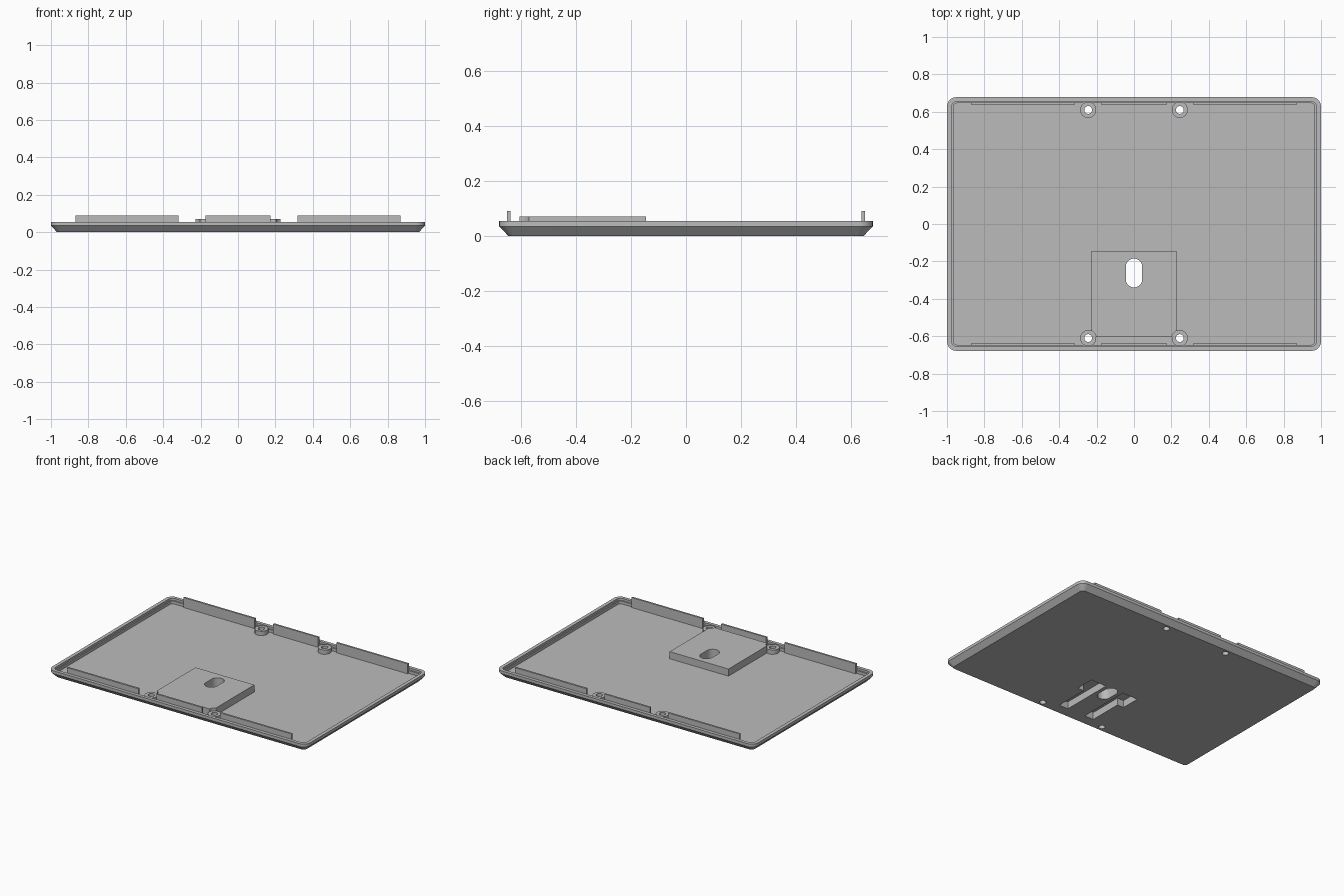
import bpy, bmesh
from math import cos, sin, pi

old = bpy.data.objects.get("Cube")
if old:
    bpy.data.objects.remove(old, do_unlink=True)

grey = bpy.data.materials.new("grey plastic")
grey.use_nodes = True
grey.diffuse_color = (0.5, 0.5, 0.5, 1)
grey.node_tree.nodes["Principled BSDF"].inputs["Base Color"].default_value = (0.5, 0.5, 0.5, 1)

FLOOR, BOSS_TOP, PAD_TOP, POCKET = 0.02, 0.05, 0.07, 0.05
BOSSES = [(sx * 0.245, sy * 0.61) for sx in (-1, 1) for sy in (-1, 1)]


def rounded(hx, hy, r, cx=0, cy=0, steps=8):
    """Outline of a rounded rectangle, counter-clockwise."""
    pts = []
    for q, (sx, sy) in enumerate([(1, 1), (-1, 1), (-1, -1), (1, -1)]):
        for i in range(steps + 1):
            a = (q + i / steps) * pi / 2
            pts.append((cx + sx * (hx - r) + r * cos(a), cy + sy * (hy - r) + r * sin(a)))
    return pts


def circle(cx, cy, r, n=32):
    return [(cx + r * cos(2 * pi * i / n), cy + r * sin(2 * pi * i / n)) for i in range(n)]


def box(x0, x1, y0, y1):
    return [(x0, y0), (x1, y0), (x1, y1), (x0, y1)]


def loft(name, layers):
    """Closed solid through a stack of (outline, height) layers."""
    bm = bmesh.new()
    rings = [[bm.verts.new((x, y, z)) for x, y in pts] for pts, z in layers]
    for a, b in zip(rings, rings[1:]):
        for i in range(len(a)):
            j = (i + 1) % len(a)
            bm.faces.new((a[i], a[j], b[j], b[i]))
    bm.faces.new(rings[0][::-1])
    bm.faces.new(rings[-1])
    bmesh.ops.remove_doubles(bm, verts=bm.verts, dist=1e-5)
    bmesh.ops.recalc_face_normals(bm, faces=bm.faces)
    mesh = bpy.data.meshes.new(name)
    bm.to_mesh(mesh)
    bm.free()
    ob = bpy.data.objects.new(name, mesh)
    bpy.context.collection.objects.link(ob)
    mesh.materials.append(grey)
    return ob


def prism(name, pts, z0, z1):
    return loft(name, [(pts, z0), (pts, z1)])


def cut(ob, cutters):
    """Subtract the cutters and bake the result."""
    for c in cutters:
        mod = ob.modifiers.new("cut", "BOOLEAN")
        mod.operation, mod.solver, mod.object = "DIFFERENCE", "EXACT", c
    bpy.context.view_layer.update()
    result = bpy.data.meshes.new_from_object(ob.evaluated_get(bpy.context.evaluated_depsgraph_get()))
    ob.modifiers.clear()
    ob.data = result


# Tray: chamfered underside, upright edge, rim and recessed floor
tray = loft("tray", [
    (rounded(0.968, 0.645, 0.025), 0),
    (rounded(1, 0.678, 0.05), 0.035),
    (rounded(1, 0.678, 0.05), 0.055),
    (rounded(0.975, 0.655, 0.03), 0.055),
    (rounded(0.975, 0.655, 0.03), 0.04),
    (rounded(0.966, 0.646, 0.022), 0.04),
    (rounded(0.966, 0.646, 0.022), FLOOR),
])

# Raised mounting pad
pad = prism("mounting_pad", box(-0.228, 0.228, -0.605, -0.145), FLOOR, PAD_TOP)

# Cutters: oval opening, screw holes, boss clearance, hooked pockets underneath
oval = prism("oval_cutter", rounded(0.044, 0.077, 0.0439, 0, -0.262), -0.1, 0.2)
holes = [prism("hole_cutter", circle(x, y, 0.021), -0.1, 0.2) for x, y in BOSSES]
clearances = [prism("clearance_cutter", circle(x, y, 0.043), 0, 0.2) for x, y in BOSSES if y < 0]
pockets = []
for s in (-1, 1):
    hook = [(0.07, -0.57), (0.14, -0.57), (0.14, -0.33),
            (0.19, -0.33), (0.19, -0.195), (0.07, -0.195)]
    pockets.append(prism("pocket_cutter", [(s * x, y) for x, y in hook], -0.1, POCKET))

cut(tray, [oval] + holes + pockets)
cut(pad, [oval] + clearances + pockets)

# Screw bosses
for (x, y), hole in zip(BOSSES, holes):
    boss = prism("screw_boss", circle(x, y, 0.043), FLOOR, BOSS_TOP)
    cut(boss, [hole])

# Upright snap tabs along the front and back
for s in (-1, 1):
    y0, y1 = sorted((s * 0.637, s * 0.65))
    for x0, x1 in ((-0.87, -0.317), (-0.175, 0.175), (0.317, 0.87)):
        prism("snap_tab", box(x0, x1, y0, y1), FLOOR, 0.09)

for c in [oval] + holes + clearances + pockets:
    bpy.data.objects.remove(c, do_unlink=True)

# Smooth the round parts while keeping edges sharp
bpy.ops.object.select_all(action="DESELECT")
for ob in bpy.context.collection.objects:
    if ob.type == "MESH" and grey.name in ob.data.materials:
        ob.select_set(True)
        bpy.context.view_layer.objects.active = ob
bpy.ops.object.shade_smooth_by_angle(angle=pi / 6)
